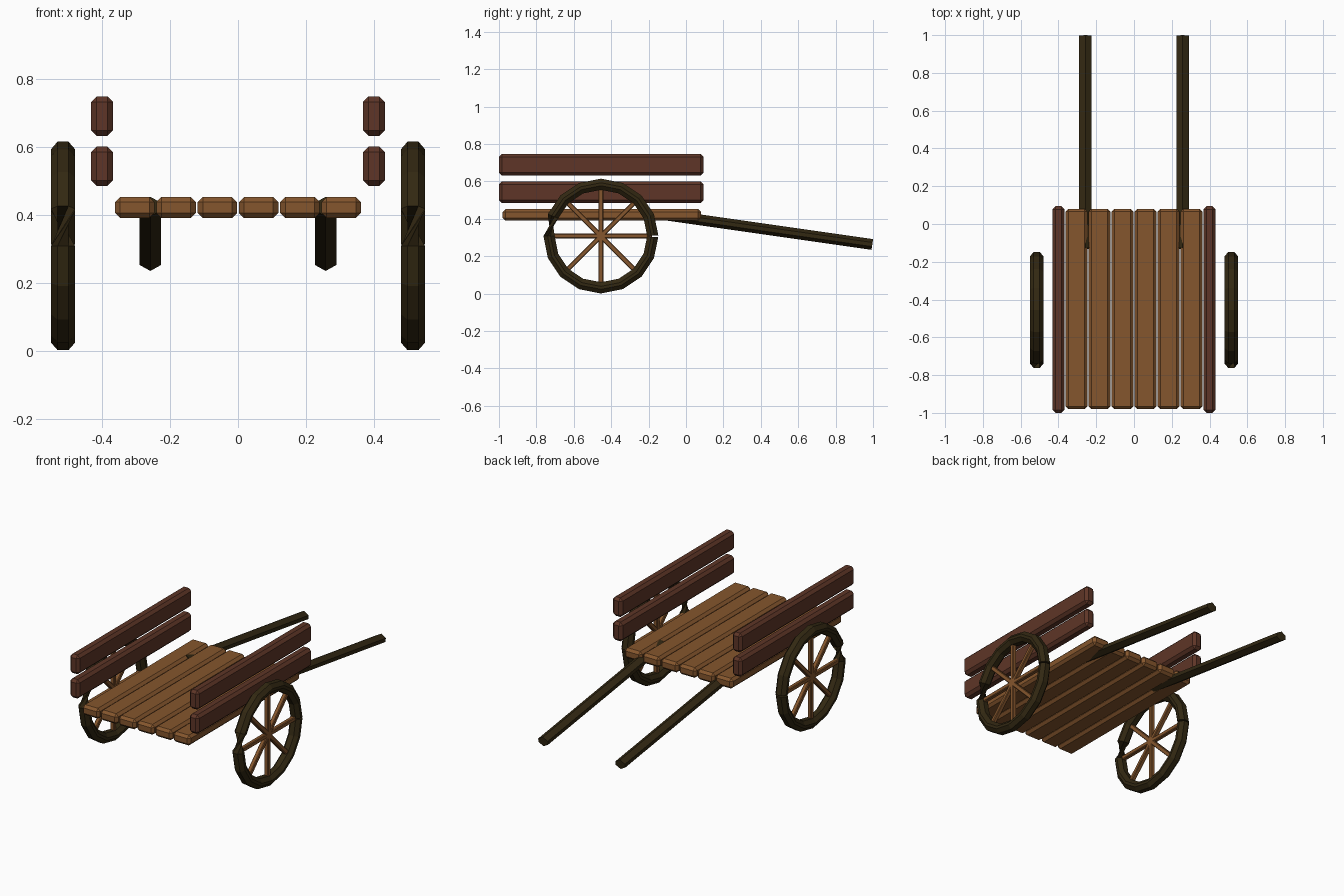
import bpy, bmesh, math
from mathutils import Vector

if "Cube" in bpy.data.objects:
    bpy.data.objects.remove(bpy.data.objects["Cube"])


def material(name, rgb):
    m = bpy.data.materials.new(name)
    m.diffuse_color = (*rgb, 1)
    m.use_nodes = True
    m.node_tree.nodes["Principled BSDF"].inputs["Base Color"].default_value = m.diffuse_color
    return m


PLANK = material("warm brown wood", (0.235, 0.093, 0.026))
RAIL = material("reddish brown wood", (0.112, 0.036, 0.02))
DARK = material("dark wood", (0.032, 0.021, 0.006))


def finish(bm, name, mat):
    bmesh.ops.recalc_face_normals(bm, faces=bm.faces)
    me = bpy.data.meshes.new(name)
    bm.to_mesh(me)
    bm.free()
    me.materials.append(mat)
    ob = bpy.data.objects.new(name, me)
    bpy.context.collection.objects.link(ob)
    return ob


def board(name, x, y, z, mat, bevel):
    """Chamfered board given as (min, max) on each axis."""
    bm = bmesh.new()
    bmesh.ops.create_cube(bm, size=1)
    for v in bm.verts:
        v.co = [(a + b) / 2 + c * (b - a) for (a, b), c in zip((x, y, z), v.co)]
    bmesh.ops.bevel(bm, geom=bm.edges[:], offset=bevel, segments=1,
                    affect='EDGES', profile=0.5)
    return finish(bm, name, mat)


def loft(name, rings, mat, twist_at=None):
    """Skin a list of rings; the span before ring twist_at turns half way round."""
    bm = bmesh.new()
    n = len(rings[0])
    loops = []
    for k, ring in enumerate(rings):
        verts = [bm.verts.new(p) for p in ring]
        if twist_at is not None and k >= twist_at:
            verts = verts[n // 2:] + verts[:n // 2]
        loops.append(verts)
    for a, b in zip(loops, loops[1:]):
        for i in range(n):
            j = (i + 1) % n
            bm.faces.new((a[i], a[j], b[j], b[i]))
    bm.faces.new(loops[0])
    bm.faces.new(loops[-1])
    return finish(bm, name, mat)


# Cart floor: six planks side by side
for i in range(6):
    cx = (i - 2.5) * 0.1215
    board("floor_plank", (cx - 0.058, cx + 0.058), (-0.98, 0.08), (0.39, 0.452), PLANK, 0.015)

RIM_SECTION = [(0.035, -0.008), (0.035, 0.008), (0.016, 0.03), (-0.016, 0.03),
               (-0.035, 0.008), (-0.035, -0.008), (-0.016, -0.03), (0.016, -0.03)]
SHAFT_SECTION = [(0.032, -0.011), (0.032, 0.011), (0, 0.029),
                 (-0.032, 0.011), (-0.032, -0.011), (0, -0.029)]
AXLE_Y, AXLE_Z, RIM_R = -0.455, 0.308, 0.277

for side, s in (("left", -1), ("right", 1)):
    # Side rails
    for level, z in (("lower", (0.485, 0.6)), ("upper", (0.632, 0.748))):
        board(f"{level}_rail_{side}", (s * 0.4 - 0.032, s * 0.4 + 0.032),
              (-1.0, 0.094), z, RAIL, 0.016)

    # Pulling shaft sloping down to the handle end
    start, end = Vector((s * 0.258, -0.13, 0.424)), Vector((s * 0.258, 0.996, 0.263))
    d = (end - start).normalized()
    up = Vector((1, 0, 0)).cross(d)
    loft(f"shaft_{side}", [[p + Vector((u, 0, 0)) + up * v for u, v in SHAFT_SECTION]
                           for p in (start, end)], DARK)

    # Wheel rim: open 16-sided hoop with one twisted span
    wx = s * 0.515
    rings = []
    for k in range(17):
        a = math.radians(22.5 * k + (0.8 if k == 0 else -0.8 if k == 16 else 0))
        rings.append([(wx + u, AXLE_Y + (RIM_R + v) * math.cos(a),
                       AXLE_Z + (RIM_R + v) * math.sin(a)) for u, v in RIM_SECTION])
    loft(f"wheel_rim_{side}", rings, DARK, twist_at=8)

    # Spokes: four bars through the hub
    for k in range(4):
        ob = board(f"spoke_bar_{side}", (-0.013, 0.013), (-0.272, 0.272),
                   (-0.013, 0.013), PLANK, 0.004)
        ob.location = (wx, AXLE_Y, AXLE_Z)
        ob.rotation_euler = (math.radians(45 * k), 0, 0)
